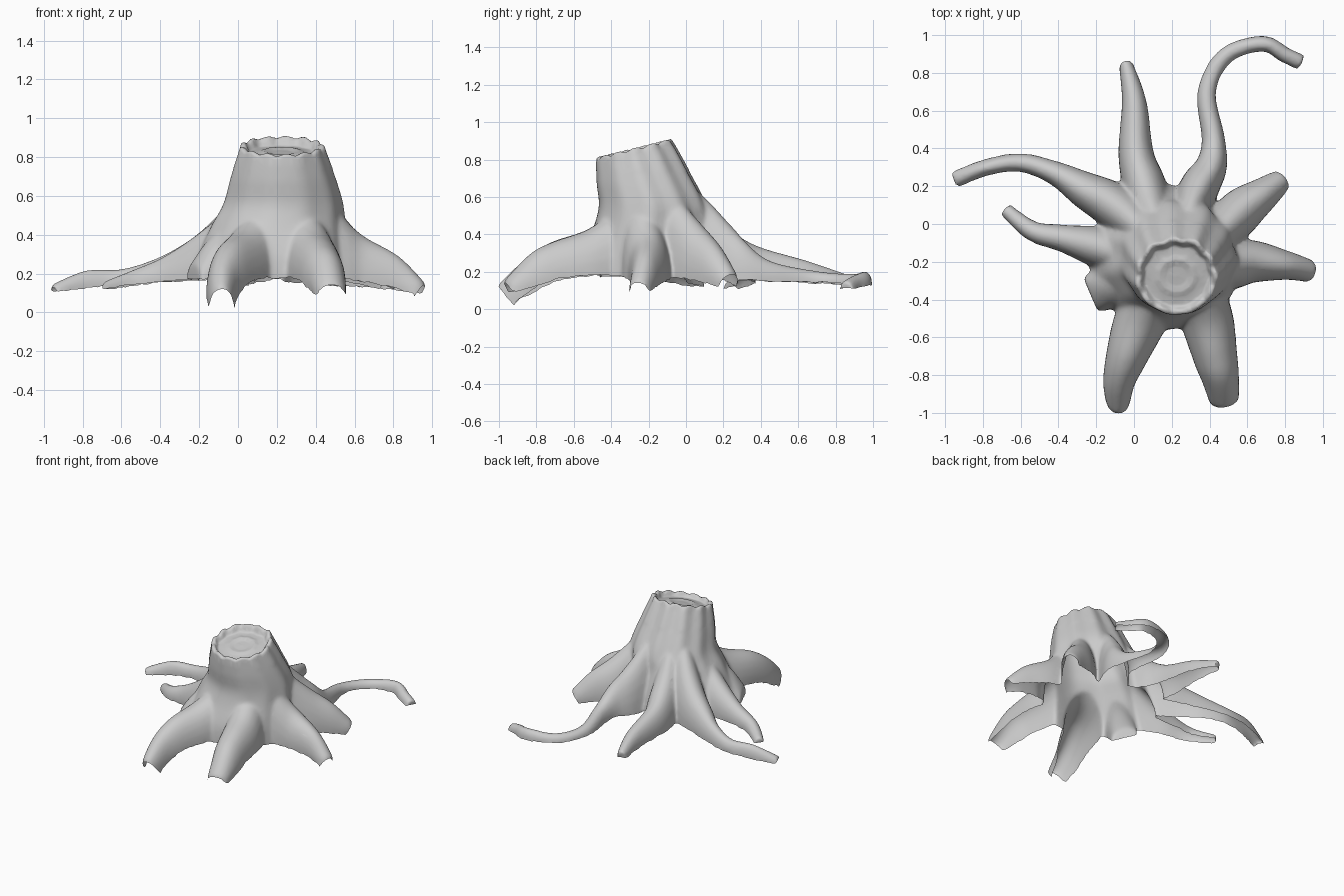
import bpy, bmesh, math
from mathutils import Vector

if "Cube" in bpy.data.objects:
    bpy.data.objects.remove(bpy.data.objects["Cube"])

bm = bmesh.new()


def spline(points, steps):
    """Catmull-Rom samples through tuples of any length."""
    p = [points[0]] + list(points) + [points[-1]]
    out = []
    for i in range(1, len(p) - 2):
        for s in range(steps):
            t = s / steps
            out.append([0.5 * (2 * b + (c - a) * t + (2 * a - 5 * b + 4 * c - d) * t * t
                               + (3 * b - a - 3 * c + d) * t ** 3)
                        for a, b, c, d in zip(*p[i - 1:i + 3])])
    out.append(list(points[-1]))
    return out


def loft(rings):
    """Closed solid through rings of equal point count."""
    vs = [[bm.verts.new(c) for c in r] for r in rings]
    n = len(vs[0])
    faces = [bm.faces.new((a[i], a[(i + 1) % n], b[(i + 1) % n], b[i]))
             for a, b in zip(vs, vs[1:]) for i in range(n)]
    faces += [bm.faces.new(vs[0][::-1]), bm.faces.new(vs[-1])]
    bmesh.ops.recalc_face_normals(bm, faces=faces)


def root(base_z, tip_z, points, lean=0.6):
    """Arched root; points are (x, y, top height, width). Sections lean back towards the tip."""
    path = spline(points, 6)
    rings = []
    for i, (x, y, top, w) in enumerate(path):
        a, b = path[max(i - 1, 0)], path[min(i + 1, len(path) - 1)]
        along = Vector((b[0] - a[0], b[1] - a[1], 0))
        slope = min(lean, max(0, (a[2] - b[2]) / along.length))
        along.normalize()
        side = Vector((-along.y, along.x, 0))
        t = i / (len(path) - 1)
        bottom = base_z + (tip_z - base_z) * t ** 2.5
        ring = []
        for k in range(13):
            rise = math.sin(k * math.pi / 12) ** 0.85
            back = along * (slope * t ** 3 * (top - bottom) * (1 - rise))
            ring.append(Vector((x, y, bottom + (top - bottom) * rise)) - back
                        + side * (w / 2 * math.cos(k * math.pi / 12)))
        rings.append(ring)
    loft(rings)


# Trunk: leaning rings (z, centre x, centre y, radius x, radius y) with bark ridges
TOP = 0.846
trunk = spline([(0.17, 0.17, -0.17, 0.405, 0.39), (0.30, 0.18, -0.18, 0.38, 0.365),
                (0.45, 0.205, -0.18, 0.34, 0.31), (0.56, 0.23, -0.18, 0.305, 0.285),
                (0.70, 0.228, -0.23, 0.265, 0.248), (TOP, 0.225, -0.275, 0.217, 0.205)], 5)
# Rim lip and recessed cut face: (scale, height offset)
for s, dz in ((0.97, 0.01), (0.89, 0.008), (0.83, -0.008), (0.79, -0.026), (0.55, -0.022),
              (0.42, -0.012), (0.25, -0.022), (0.03, -0.018)):
    trunk.append([TOP + dz, 0.225, -0.275, 0.217 * s, 0.205 * s])
rings = []
for z, cx, cy, rx, ry in trunk:
    ring = []
    for k in range(96):
        a = k * math.tau / 96
        r = 1 + (0.6 + 0.4 * math.sin(a)) * (0.035 * math.cos(11 * a + 0.5) + 0.02 * math.cos(5 * a + 1))
        x, y = cx + rx * r * math.cos(a), cy + ry * r * math.sin(a)
        lift = max(0, (z - 0.55) / (TOP - 0.55))
        lump = 0.016 * abs(math.cos(6.5 * a)) - 0.008 if z > TOP - 0.005 and rx > 0.18 else 0
        ring.append(Vector((x, y, z + 0.24 * (y + 0.275) * lift + lump)))
    rings.append(ring)
loft(rings)

# Left roots: long, short, and a small stub
root(0.165, 0.10, [(0.12, -0.12, 0.76, 0.18), (-0.01, 0.02, 0.60, 0.24), (-0.13, 0.11, 0.47, 0.24),
                   (-0.26, 0.18, 0.365, 0.20), (-0.42, 0.27, 0.28, 0.13), (-0.60, 0.325, 0.225, 0.10),
                   (-0.78, 0.30, 0.22, 0.09), (-0.96, 0.23, 0.145, 0.09)])
root(0.17, 0.11, [(0.08, -0.22, 0.70, 0.18), (-0.05, -0.17, 0.54, 0.21), (-0.20, -0.12, 0.41, 0.22),
                  (-0.38, -0.075, 0.29, 0.15), (-0.54, -0.035, 0.22, 0.11), (-0.69, 0.085, 0.16, 0.075)])
root(0.165, 0.165, [(0.08, -0.26, 0.66, 0.16), (-0.07, -0.31, 0.46, 0.24), (-0.16, -0.345, 0.36, 0.23),
                    (-0.23, -0.375, 0.25, 0.20)], lean=0)
# Back roots: straight and curled
root(0.16, 0.12, [(0.17, -0.12, 0.76, 0.16), (0.10, 0.06, 0.60, 0.22), (0.05, 0.22, 0.44, 0.23),
                  (0.01, 0.38, 0.34, 0.19), (0.0, 0.65, 0.26, 0.135), (-0.05, 0.87, 0.185, 0.075)])
root(0.15, 0.10, [(0.26, -0.12, 0.78, 0.16), (0.30, 0.08, 0.62, 0.20), (0.35, 0.20, 0.49, 0.21),
                  (0.41, 0.31, 0.37, 0.17), (0.42, 0.45, 0.26, 0.125), (0.385, 0.70, 0.205, 0.10),
                  (0.485, 0.89, 0.19, 0.09), (0.68, 0.955, 0.205, 0.085), (0.80, 0.895, 0.18, 0.085),
                  (0.895, 0.85, 0.15, 0.085)], lean=0.3)
# Right roots
root(0.17, 0.11, [(0.36, -0.16, 0.74, 0.18), (0.47, -0.03, 0.575, 0.23), (0.58, 0.08, 0.44, 0.24),
                  (0.70, 0.17, 0.33, 0.19), (0.805, 0.25, 0.195, 0.13)])
root(0.17, 0.08, [(0.38, -0.26, 0.70, 0.18), (0.51, -0.22, 0.53, 0.25), (0.64, -0.20, 0.40, 0.23),
                  (0.83, -0.225, 0.29, 0.16), (0.965, -0.26, 0.15, 0.12)])
# Front roots
root(0.18, 0.07, [(0.34, -0.34, 0.56, 0.27), (0.39, -0.52, 0.43, 0.28), (0.43, -0.70, 0.365, 0.24),
                  (0.46, -0.83, 0.30, 0.21), (0.485, -0.975, 0.15, 0.16)])
root(0.18, 0.0, [(0.12, -0.33, 0.56, 0.29), (0.03, -0.52, 0.43, 0.28), (-0.045, -0.72, 0.36, 0.22),
                 (-0.08, -0.86, 0.27, 0.18), (-0.085, -1.01, 0.13, 0.13)], lean=0.7)

mesh = bpy.data.meshes.new("tree_stump")
bm.to_mesh(mesh)
bm.free()
stump = bpy.data.objects.new("tree_stump", mesh)
bpy.context.collection.objects.link(stump)


def apply_modifiers():
    dg = bpy.context.evaluated_depsgraph_get()
    dg.update()
    new = bpy.data.meshes.new_from_object(stump.evaluated_get(dg))
    stump.modifiers.clear()
    stump.data = new


# Fuse trunk and roots into one skin
m = stump.modifiers.new("fuse", 'REMESH')
m.mode = 'VOXEL'
m.voxel_size = 0.009
apply_modifiers()

# Soften the joints, open the underside and even out its edge
bm = bmesh.new()
bm.from_mesh(stump.data)


def soften(times):
    for _ in range(times):
        vs = [v for v in bm.verts if v.co.z < 0.74 and not v.is_boundary]
        bmesh.ops.smooth_vert(bm, verts=vs, factor=0.5, use_axis_x=True, use_axis_y=True, use_axis_z=True)


soften(2)
bm.normal_update()
under = [f for f in bm.faces if f.normal.z < (-0.2 if f.calc_center_median().z < 0.1 else -0.35)
         and f.calc_center_median().z < 0.3]
bmesh.ops.delete(bm, geom=under, context='FACES')

# Keep only the piece that holds the trunk top
keep = {max(bm.verts, key=lambda v: v.co.z)}
stack = list(keep)
while stack:
    for e in stack.pop().link_edges:
        for v in e.verts:
            if v not in keep:
                keep.add(v)
                stack.append(v)
bmesh.ops.delete(bm, geom=[v for v in bm.verts if v not in keep], context='VERTS')
for _ in range(6):
    moved = {}
    for v in bm.verts:
        near = [e.other_vert(v).co for e in v.link_edges if e.is_boundary]
        if len(near) == 2:
            moved[v] = v.co * 0.5 + (near[0] + near[1]) * 0.25
    for v, co in moved.items():
        v.co = co
soften(14)
bm.to_mesh(stump.data)
bm.free()

# Lighter mesh, smooth shading, one colour
m = stump.modifiers.new("lighten", 'DECIMATE')
m.ratio = 0.2
apply_modifiers()
stump.data.name = "tree_stump"
grey = bpy.data.materials.new("grey_wood")
grey.diffuse_color = (0.6, 0.6, 0.6, 1)
grey.use_nodes = True
grey.node_tree.nodes["Principled BSDF"].inputs["Base Color"].default_value = grey.diffuse_color
stump.data.materials.clear()
stump.data.materials.append(grey)
bpy.context.view_layer.objects.active = stump
stump.select_set(True)
bpy.ops.object.shade_smooth_by_angle(angle=math.radians(60))
